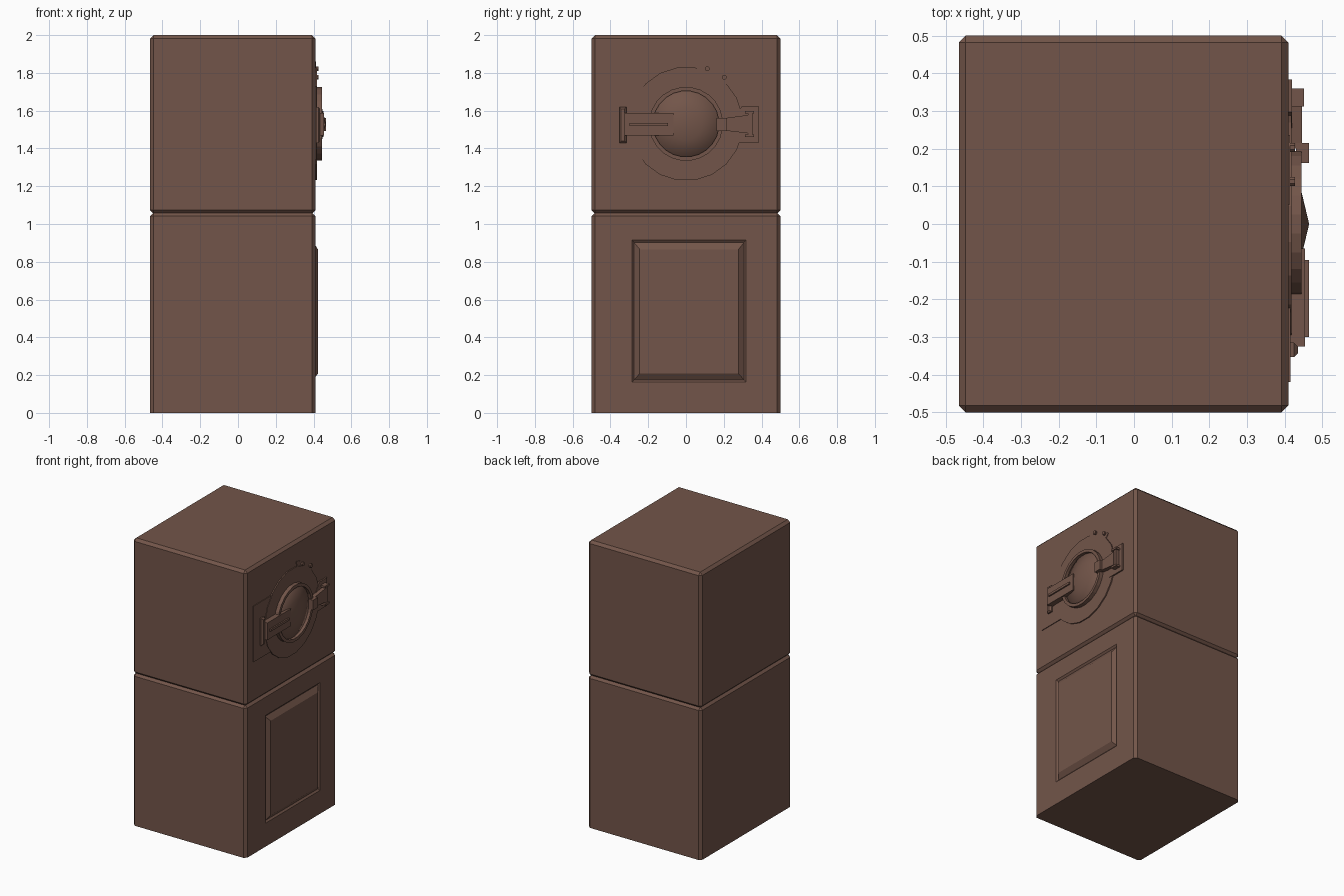
import bpy, bmesh, math

if "Cube" in bpy.data.objects:
    bpy.data.objects.remove(bpy.data.objects["Cube"])

brown = bpy.data.materials.new("brown")
brown.diffuse_color = (0.170, 0.091, 0.067, 1)
brown.use_nodes = True
brown.node_tree.nodes["Principled BSDF"].inputs["Base Color"].default_value = brown.diffuse_color
WALL = 0.41          # x of the door wall
CZ = 1.53            # height of the round hatch centre


def finish(name, bm):
    bmesh.ops.recalc_face_normals(bm, faces=bm.faces[:])
    me = bpy.data.meshes.new(name)
    bm.to_mesh(me)
    bm.free()
    me.materials.append(brown)
    ob = bpy.data.objects.new(name, me)
    bpy.context.collection.objects.link(ob)
    return ob


def box_bm(x, y, z):
    bm = bmesh.new()
    bmesh.ops.create_cube(bm, size=1)
    for v in bm.verts:
        v.co = [r[0] if c < 0 else r[1] for c, r in zip(v.co, (x, y, z))]
    return bm


def prism(name, pts, x0, x1, chamfer=0.0):
    """Extrude a (y, z) outline along x, optionally chamfering the outer rim."""
    bm = bmesh.new()
    f = bm.faces.new([bm.verts.new((x0, y, z)) for y, z in pts])
    top = bmesh.ops.extrude_face_region(bm, geom=[f])["geom"]
    for v in top:
        if isinstance(v, bmesh.types.BMVert):
            v.co.x = x1
    if chamfer:
        rim = [e for e in bm.edges if all(abs(v.co.x - x1) < 1e-6 for v in e.verts)]
        bmesh.ops.bevel(bm, geom=rim, offset=chamfer, segments=1, affect='EDGES')
    return finish(name, bm)


def rect(y0, y1, z0, z1):
    return [(y0, z0), (y1, z0), (y1, z1), (y0, z1)]


def lathe(name, profile, n, y=0.0, z=CZ):
    """Spin an (x, radius) profile about an axis parallel to x."""
    bm = bmesh.new()
    rings = []
    for x, r in profile:
        if r == 0:
            rings.append([bm.verts.new((x, y, z))] * n)
        else:
            rings.append([bm.verts.new((x, y + r * math.sin(2 * math.pi * (i + .5) / n),
                                        z + r * math.cos(2 * math.pi * (i + .5) / n)))
                          for i in range(n)])
    for a, b in zip(rings, rings[1:]):
        for i in range(n):
            j = (i + 1) % n
            bm.faces.new(list(dict.fromkeys((a[i], a[j], b[j], b[i]))))
    return finish(name, bm)


# upper cabinet, bevelled all round
bm = box_bm((-0.465, WALL), (-0.5, 0.5), (1.055, 2.0))
bmesh.ops.bevel(bm, geom=bm.edges[:], offset=0.018, segments=1, affect='EDGES')
finish("upper_cabinet", bm)

# lower cabinet, sharp along the floor, with a raised panel inside a groove
bm = box_bm((-0.465, WALL), (-0.5, 0.5), (0, 1.06))
edges = [e for e in bm.edges if max(v.co.z for v in e.verts) > 0.5]
bmesh.ops.bevel(bm, geom=edges, offset=0.018, segments=1, affect='EDGES')
bm.normal_update()
door = max(bm.faces, key=lambda f: f.calc_center_median().x)
for x, y0, y1, z0, z1 in ((WALL, -0.285, 0.317, 0.163, 0.915),
                          (0.400, -0.275, 0.307, 0.175, 0.902),
                          (0.423, -0.245, 0.278, 0.208, 0.866)):
    bmesh.ops.inset_individual(bm, faces=[door], thickness=0.02)
    for v in door.verts:
        v.co = (x, y0 if v.co.y < 0 else y1, z0 if v.co.z < 0.54 else z1)
finish("lower_cabinet", bm)

# hatch backing: round plate, side plate and corner tab
lathe("hatch_plate", [(WALL - .01, 0), (WALL - .01, .302), (.418, .302), (.418, 0)], 20)
prism("hatch_side_plate", rect(-0.42, -0.2, 1.34, 1.73), WALL - .01, 0.415)
tab = [(0.335 * math.cos(math.radians(a)), CZ + 0.335 * math.sin(math.radians(a)))
       for a in range(45, 82, 9)]
prism("knob_tab", [(0.1, 1.6)] + tab, WALL - .01, 0.414)

# raised rim and shallow conical window
lathe("hatch_rim", [(.412, .175), (.412, .196), (.445, .196), (.445, .175), (.412, .175)], 24)
dome = lathe("hatch_window", [(.415, .18), (.424, .176), (.445, .085), (.465, 0)], 24)
dome.data.shade_smooth()

# two small knobs
for y, z in ((0.113, 1.822), (0.203, 1.777)):
    lathe("small_knob", [(.405, 0), (.405, .013), (.427, .013), (.427, 0)], 8, y, z)

# left hinge: bracket, leaf and centre rib
prism("hinge_bracket", rect(-0.353, -0.315, 1.43, 1.62), WALL - .01, 0.435, 0.010)
prism("hinge_leaf", rect(-0.325, -0.065, 1.468, 1.587), WALL - .01, 0.454)
prism("hinge_rib", rect(-0.30, -0.095, 1.52, 1.536), 0.44, 0.464)

# right latch: base, H-shaped keeper, tapered arm and grip
prism("latch_base", [(0.25, 1.43), (0.383, 1.43), (0.383, 1.625), (0.298, 1.625), (0.25, 1.56)],
      WALL - .01, 0.420)
prism("latch_keeper", rect(0.328, 0.352, 1.475, 1.585), WALL - .01, 0.445)
for z in (1.46, 1.585):
    prism("latch_keeper_end", rect(0.312, 0.36, z, z + 0.014), WALL - .01, 0.452)
prism("latch_arm", [(0.2, 1.495), (0.33, 1.48), (0.33, 1.577), (0.2, 1.56)], WALL - .01, 0.446)
prism("latch_grip", rect(0.162, 0.215, 1.492, 1.562), 0.43, 0.465)
